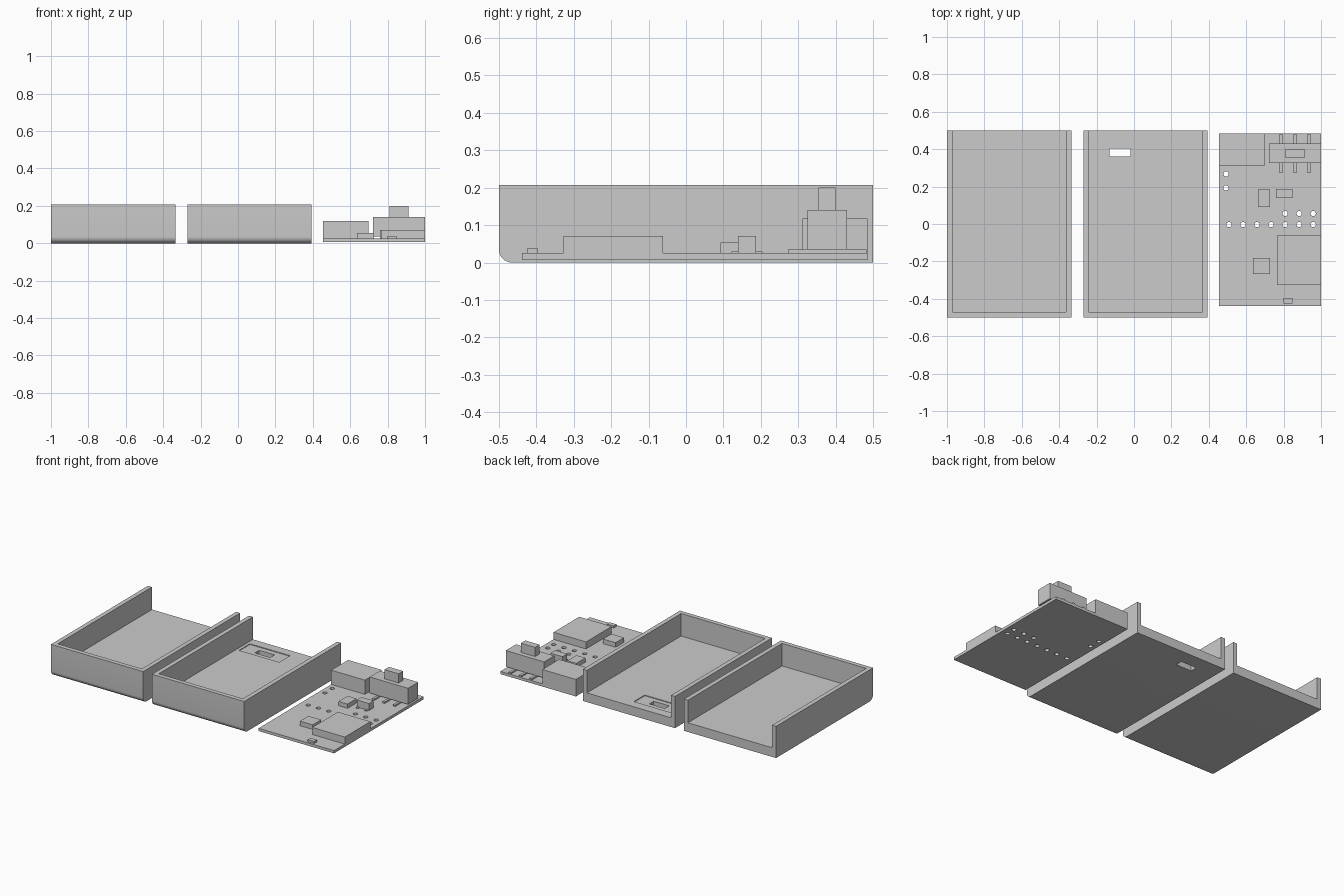
import bpy, bmesh, math
from mathutils import Vector

cube = bpy.data.objects.get("Cube")
if cube:
    bpy.data.objects.remove(cube, do_unlink=True)

grey = bpy.data.materials.new("plain grey")
grey.use_nodes = True
grey.diffuse_color = (0.6, 0.6, 0.6, 1)
grey.node_tree.nodes["Principled BSDF"].inputs["Base Color"].default_value = (0.6, 0.6, 0.6, 1)


def finish(name, bm):
    bmesh.ops.recalc_face_normals(bm, faces=bm.faces)
    mesh = bpy.data.meshes.new(name)
    bm.to_mesh(mesh)
    bm.free()
    mesh.materials.append(grey)
    obj = bpy.data.objects.new(name, mesh)
    bpy.context.collection.objects.link(obj)
    return obj


def box(name, x0, x1, y0, y1, z0, z1):
    bm = bmesh.new()
    bmesh.ops.create_cube(bm, size=1)
    low, high = Vector((x0, y0, z0)), Vector((x1, y1, z1))
    for v in bm.verts:
        v.co = (low + high) / 2 + v.co * (high - low)
    return finish(name, bm)


def cut(obj, cutter):
    cutter.hide_render = True
    mod = obj.modifiers.new("cut", 'BOOLEAN')
    mod.operation, mod.solver, mod.object = 'DIFFERENCE', 'EXACT', cutter
    bpy.context.view_layer.objects.active = obj
    bpy.ops.object.modifier_apply(modifier=mod.name)
    bpy.data.objects.remove(cutter, do_unlink=True)


WIDTH, HEIGHT, WALL, FLOOR, ROUND = 0.665, 0.207, 0.029, 0.06, 0.035


def tray(name, x0):
    # Side profile with a rounded lower front edge, drawn out along x
    profile = [(0.5, 0), (0.5, HEIGHT), (-0.5, HEIGHT)]
    for i in range(9):
        a = math.pi / 2 * i / 8
        profile.append((-0.5 + ROUND * (1 - math.cos(a)), ROUND * (1 - math.sin(a))))
    bm = bmesh.new()
    face = bm.faces.new([bm.verts.new((x0, y, z)) for y, z in profile])
    side = bmesh.ops.extrude_face_region(bm, geom=[face])
    for v in side["geom"]:
        if isinstance(v, bmesh.types.BMVert):
            v.co.x += WIDTH
    obj = finish(name, bm)
    # Hollow, open at the top and back
    cut(obj, box("hollow", x0 + WALL, x0 + WIDTH - WALL, -0.5 + WALL, 0.6, FLOOR, 0.4))
    return obj


# Two case halves, one with a shallow switch recess and a slot
lower_tray = tray("plain_tray", -1.0)
slot_tray = tray("slotted_tray", -0.271)
cut(slot_tray, box("recess", -0.222, 0.068, 0.328, 0.44, FLOOR - 0.005, 0.1))
cut(slot_tray, box("slot", -0.131, -0.019, 0.36, 0.405, -0.1, 0.1))

for obj in (lower_tray, slot_tray):
    bpy.ops.object.select_all(action='DESELECT')
    obj.select_set(True)
    bpy.context.view_layer.objects.active = obj
    bpy.ops.object.shade_smooth_by_angle(angle=math.radians(30))

# Circuit board with drilled holes
TOP = 0.025
board = box("circuit_board", 0.455, 1.0, -0.438, 0.485, 0.007, TOP)
holes = [(0.508 + 0.075 * i, -0.003) for i in range(7)]
holes += [(0.808 + 0.075 * i, 0.056) for i in range(3)]
holes += [(0.492, 0.268), (0.492, 0.193)]
bm = bmesh.new()
for x, y in holes:
    drill = bmesh.ops.create_cone(bm, cap_ends=True, segments=20, radius1=0.014,
                                  radius2=0.014, depth=0.2)
    bmesh.ops.translate(bm, verts=drill["verts"], vec=(x, y, 0))
cut(board, finish("drills", bm))

# Block components on the board
box("connector", 0.455, 0.698, 0.311, 0.485, TOP, 0.118)
box("main_module", 0.765, 1.0, -0.327, -0.062, TOP, 0.071)
box("front_chip", 0.635, 0.727, -0.268, -0.181, TOP, 0.055)
box("middle_chip", 0.662, 0.726, 0.092, 0.185, TOP, 0.053)
box("indicator", 0.799, 0.847, -0.425, -0.396, TOP, 0.038)

# Transistor with three flat legs
box("transistor", 0.76, 0.848, 0.139, 0.187, TOP, 0.071)
for i, x in enumerate((0.773, 0.804, 0.835)):
    y0, y1 = (0.187, 0.204) if i == 1 else (0.122, 0.139)
    box("transistor_leg", x - 0.007, x + 0.007, y0, y1, TOP, 0.029)

# Slide switch raised on three long pins
box("switch_body", 0.723, 1.0, 0.325, 0.43, 0.035, 0.14)
box("switch_slider", 0.809, 0.912, 0.354, 0.4, 0.14, 0.2)
for i in range(3):
    x = 0.785 + 0.075 * i
    box("switch_pin", x - 0.008, x + 0.008, 0.273, 0.482, TOP, 0.035)
